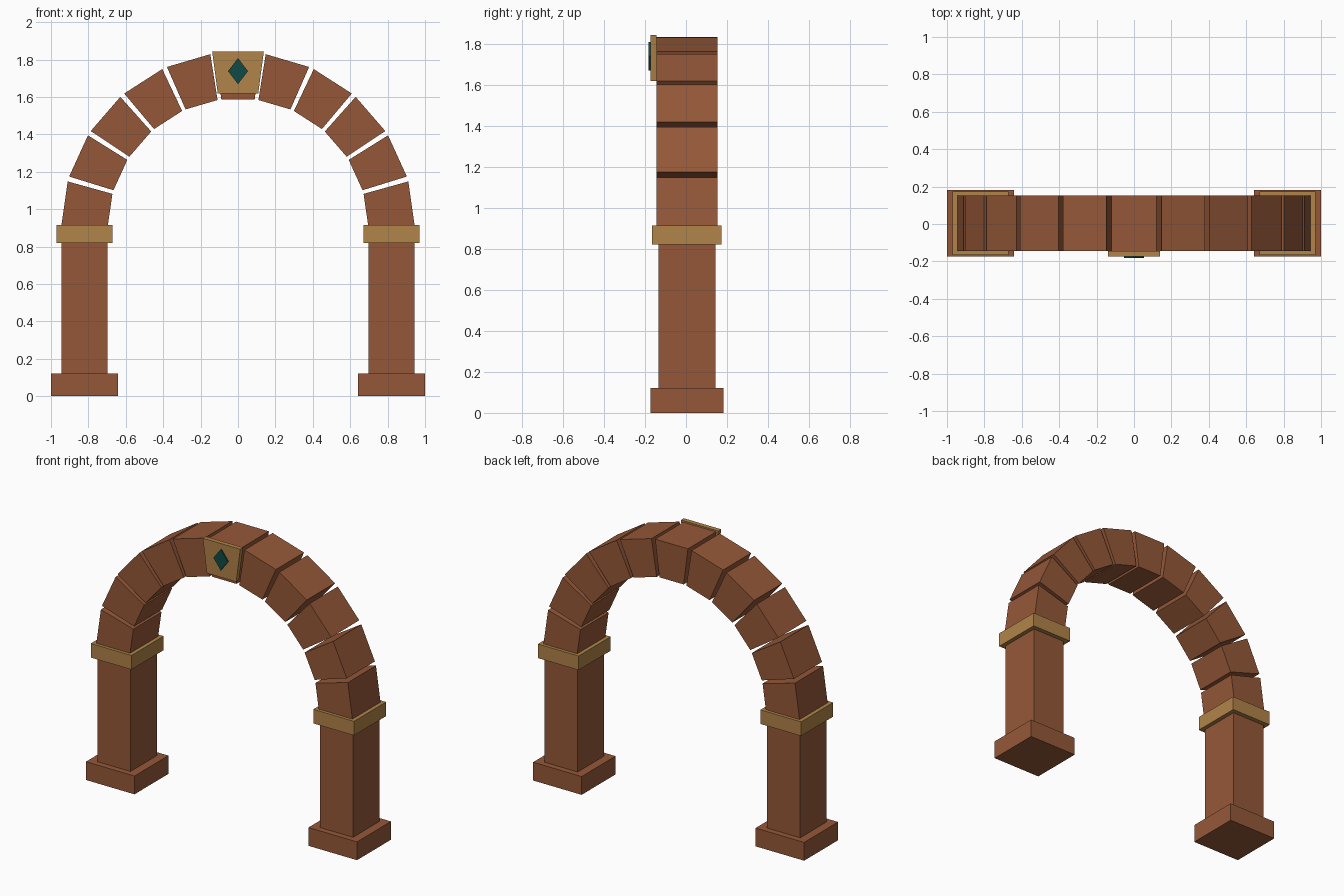
import bpy, bmesh, math

if "Cube" in bpy.data.objects:
    bpy.data.objects.remove(bpy.data.objects["Cube"])

CY = 0.0045           # depth centre of the stonework
ARC_Z = 0.895         # height of the arch centre
R_IN, R_OUT = 0.697, 0.945
COUNT = 11            # stones in the arch
GAP = math.radians(0.83)


def material(name, rgb):
    m = bpy.data.materials.new(name)
    m.diffuse_color = (*rgb, 1)
    m.use_nodes = True
    m.node_tree.nodes["Principled BSDF"].inputs["Base Color"].default_value = m.diffuse_color
    return m


BRICK = material("terracotta", (0.300, 0.097, 0.040))
GOLD = material("ochre stone", (0.440, 0.228, 0.065))
TEAL = material("dark teal", (0.005, 0.070, 0.060))


def prism(name, outline, y0, y1, mat):
    """Extrude an x-z outline from y0 (front) to y1 (back)."""
    bm = bmesh.new()
    front = [bm.verts.new((x, y0, z)) for x, z in outline]
    back = [bm.verts.new((x, y1, z)) for x, z in outline]
    bm.faces.new(front)
    bm.faces.new(back[::-1])
    n = len(outline)
    for i in range(n):
        j = (i + 1) % n
        bm.faces.new((front[j], front[i], back[i], back[j]))
    bmesh.ops.recalc_face_normals(bm, faces=bm.faces)
    mesh = bpy.data.meshes.new(name)
    bm.to_mesh(mesh)
    bm.free()
    mesh.materials.append(mat)
    ob = bpy.data.objects.new(name, mesh)
    bpy.context.collection.objects.link(ob)
    return ob


def block(name, x, width, depth, z0, z1, mat):
    a, b = x - width / 2, x + width / 2
    return prism(name, [(a, z0), (b, z0), (b, z1), (a, z1)],
                 CY - depth / 2, CY + depth / 2, mat)


def polar(r, a):
    return (r * math.cos(a), ARC_Z + r * math.sin(a))


# Two pillars: plinth, shaft and capital band
for side, s in (("left", -1), ("right", 1)):
    x = s * 0.8205
    block(side + "_plinth", x, 0.358, 0.357, 0.0, 0.122, BRICK)
    block(side + "_shaft", x, 0.244, 0.278, 0.122, 0.82, BRICK)
    block(side + "_capital", x, 0.30, 0.338, 0.82, 0.914, GOLD)

# Ring of wedge stones with narrow open joints
step = math.pi / COUNT
for i in range(COUNT):
    a, b = i * step + GAP, (i + 1) * step - GAP
    name = "keystone" if i == COUNT // 2 else f"arch_stone_{i + 1}"
    prism(name, [polar(R_IN, a), polar(R_OUT, a), polar(R_OUT, b), polar(R_IN, b)],
          CY - 0.148, CY + 0.148, BRICK)

# Keystone face plate and diamond inlay on the front
prism("keystone_plate", [(-0.108, 1.617), (0.108, 1.617), (0.138, 1.842), (-0.138, 1.842)],
      -0.174, CY - 0.148, GOLD)
prism("diamond_inlay", [(0, 1.668), (0.053, 1.738), (0, 1.808), (-0.053, 1.738)],
      -0.183, -0.174, TEAL)
